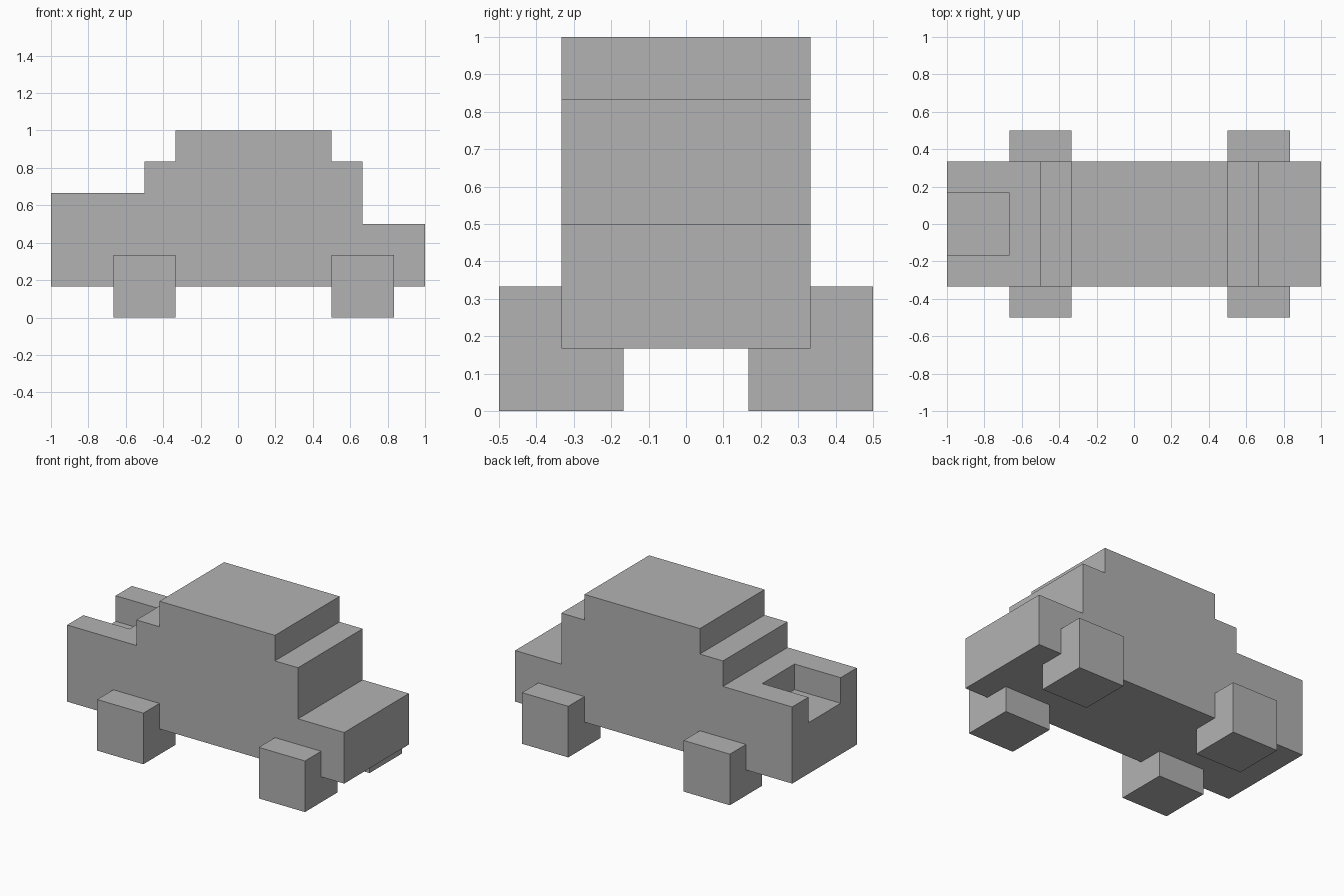
import bpy
import bmesh
from mathutils import Vector

U = 1 / 6  # the block size that every part is a multiple of

if "Cube" in bpy.data.objects:
    bpy.data.objects.remove(bpy.data.objects["Cube"])

grey = bpy.data.materials.new("plain grey")
grey.use_nodes = True
grey.diffuse_color = (0.448, 0.448, 0.448, 1)
grey.node_tree.nodes["Principled BSDF"].inputs["Base Color"].default_value = grey.diffuse_color


def add_object(name, bm):
    bmesh.ops.recalc_face_normals(bm, faces=bm.faces)
    mesh = bpy.data.meshes.new(name)
    bm.to_mesh(mesh)
    bm.free()
    mesh.materials.append(grey)
    obj = bpy.data.objects.new(name, mesh)
    bpy.context.collection.objects.link(obj)
    return obj


def box(name, low, high):
    """Box between two corners given in blocks."""
    low, high = Vector(low) * U, Vector(high) * U
    bm = bmesh.new()
    bmesh.ops.create_cube(bm, size=1)
    bmesh.ops.scale(bm, vec=high - low, verts=bm.verts)
    bmesh.ops.translate(bm, vec=(low + high) / 2, verts=bm.verts)
    return add_object(name, bm)


# Stepped car body: side profile extruded across the width
profile = [(-6, 1), (6, 1), (6, 3), (4, 3), (4, 5), (3, 5), (3, 6),
           (-2, 6), (-2, 5), (-3, 5), (-3, 4), (-6, 4)]
bm = bmesh.new()
side = bm.faces.new([bm.verts.new((x * U, -2 * U, z * U)) for x, z in profile])
extruded = bmesh.ops.extrude_face_region(bm, geom=[side], use_keep_orig=True)
moved = [v for v in extruded["geom"] if isinstance(v, bmesh.types.BMVert)]
bmesh.ops.translate(bm, vec=(0, 4 * U, 0), verts=moved)
body = add_object("body", bm)

# Open cargo recess at the tail
cutter = box("recess_cutter", (-7, -1, 3), (-4, 1, 5))
cutter.hide_render = True
cut = body.modifiers.new("recess", "BOOLEAN")
cut.operation = "DIFFERENCE"
cut.solver = "EXACT"
cut.object = cutter
bpy.context.view_layer.objects.active = body
bpy.ops.object.modifier_apply(modifier=cut.name)
bpy.data.objects.remove(cutter)

# Square wheels
for end, x in (("rear", -4), ("front", 3)):
    for flank, y in (("right", -3), ("left", 1)):
        box(f"{end}_{flank}_wheel", (x, y, 0), (x + 2, y + 2, 2))
